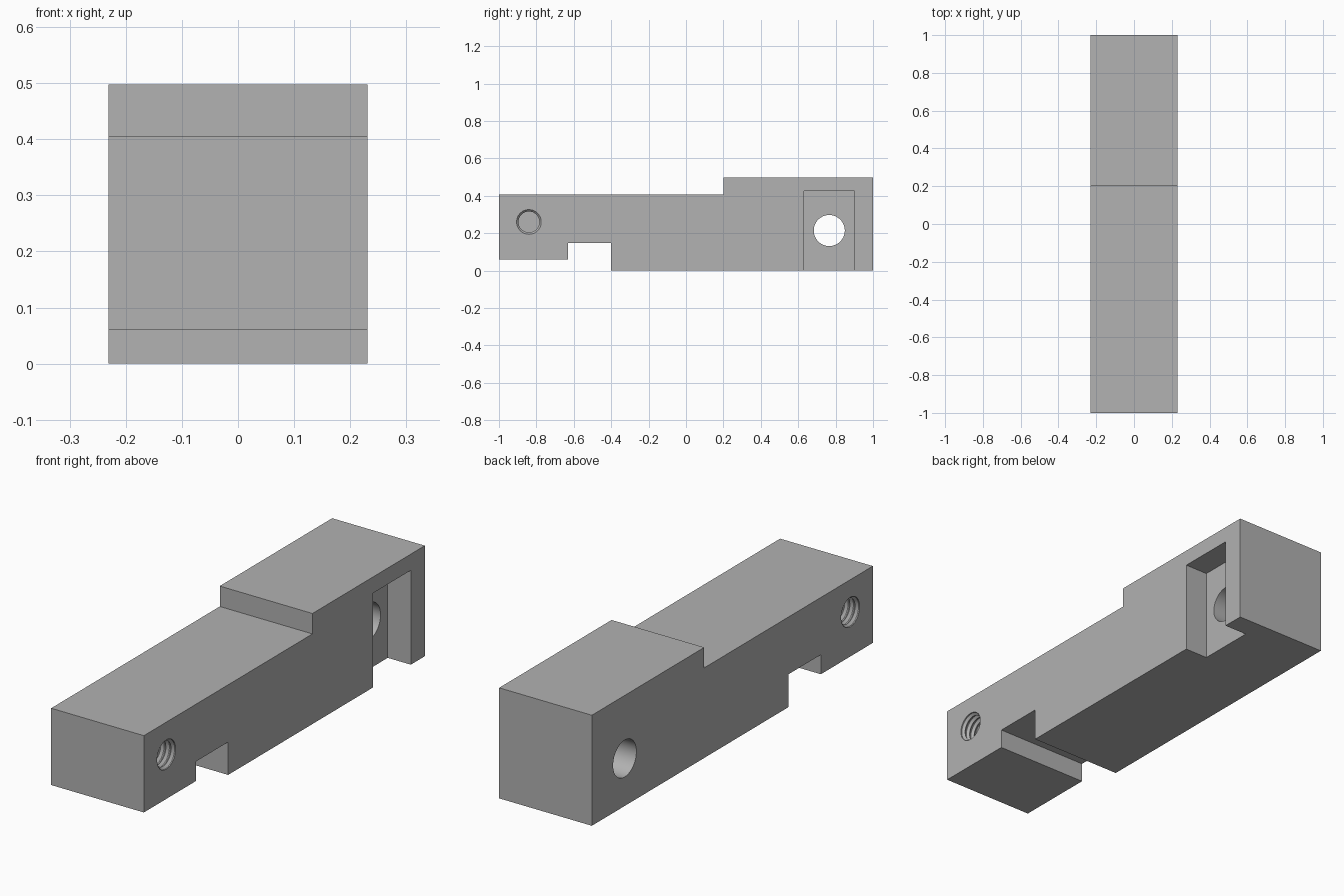
import bpy, bmesh, math
from mathutils import Matrix

cube = bpy.data.objects.get("Cube")
if cube:
    bpy.data.objects.remove(cube, do_unlink=True)

HALF_WIDTH = 0.231

grey = bpy.data.materials.new("plain grey")
grey.use_nodes = True
colour = (0.445, 0.445, 0.445, 1)
grey.diffuse_color = colour
grey.node_tree.nodes["Principled BSDF"].inputs["Base Color"].default_value = colour


def make_object(name, bm):
    bmesh.ops.recalc_face_normals(bm, faces=bm.faces)
    mesh = bpy.data.meshes.new(name)
    bm.to_mesh(mesh)
    bm.free()
    mesh.materials.append(grey)
    obj = bpy.data.objects.new(name, mesh)
    bpy.context.collection.objects.link(obj)
    return obj


def extrude_profile(name, profile, x0, x1):
    """Extrude a (y, z) outline along x."""
    bm = bmesh.new()
    face = bm.faces.new([bm.verts.new((x0, y, z)) for y, z in profile])
    moved = bmesh.ops.extrude_face_region(bm, geom=[face])["geom"]
    bmesh.ops.translate(bm, vec=(x1 - x0, 0, 0),
                        verts=[v for v in moved if isinstance(v, bmesh.types.BMVert)])
    return make_object(name, bm)


def lathe_x(name, stations, y, z, segments=48):
    """Solid of revolution about an x-aligned axis from (x, radius) stations."""
    bm = bmesh.new()
    rings = []
    for x, r in stations:
        angles = [math.tau * i / segments for i in range(segments)]
        rings.append([bm.verts.new((x, y + r * math.cos(a), z + r * math.sin(a)))
                      for a in angles])
    for a, b in zip(rings, rings[1:]):
        for i in range(segments):
            j = (i + 1) % segments
            bm.faces.new((a[i], a[j], b[j], b[i]))
    bm.faces.new(rings[0])
    bm.faces.new(rings[-1])
    return make_object(name, bm)


def cut(target, cutter):
    cutter.hide_render = True
    mod = target.modifiers.new(cutter.name, "BOOLEAN")
    mod.operation = "DIFFERENCE"
    mod.solver = "EXACT"
    mod.object = cutter
    bpy.context.view_layer.objects.active = target
    bpy.ops.object.modifier_apply(modifier=mod.name)
    bpy.data.objects.remove(cutter, do_unlink=True)


# Stepped bar with a notch across its underside
body = extrude_profile("stepped_bar", [
    (-1, 0.06), (-0.63, 0.06), (-0.63, 0.148), (-0.4, 0.148), (-0.4, 0),
    (1, 0), (1, 0.498), (0.2, 0.498), (0.2, 0.406), (-1, 0.406),
], -HALF_WIDTH, HALF_WIDTH)

# Pocket on the left side, open at the bottom
cut(body, extrude_profile("pocket_cutter", [
    (0.632, -0.1), (0.9, -0.1), (0.9, 0.425), (0.632, 0.425),
], HALF_WIDTH - 0.115, HALF_WIDTH + 0.1))

# Plain hole right through the bar
cut(body, lathe_x("through_hole_cutter", [(-0.4, 0.083), (0.4, 0.083)], 0.766, 0.214, 64))

# Blind threaded hole on each side
PITCH, TURNS, MAJOR, MINOR = 0.026, 6, 0.066, 0.056
for side in (1, -1):
    stations = [(side * (HALF_WIDTH + 0.05), MAJOR)]
    for k in range(TURNS):
        start = HALF_WIDTH - k * PITCH
        stations += [(side * (start - 0.2 * PITCH), MAJOR),
                     (side * (start - 0.6 * PITCH), MINOR),
                     (side * (start - PITCH), MAJOR)]
    cut(body, lathe_x("threaded_hole_cutter", stations, -0.84, 0.26))

# Smooth hole walls, sharp block edges
bpy.ops.object.select_all(action="DESELECT")
body.select_set(True)
bpy.context.view_layer.objects.active = body
bpy.ops.object.shade_smooth_by_angle(angle=math.radians(30))
